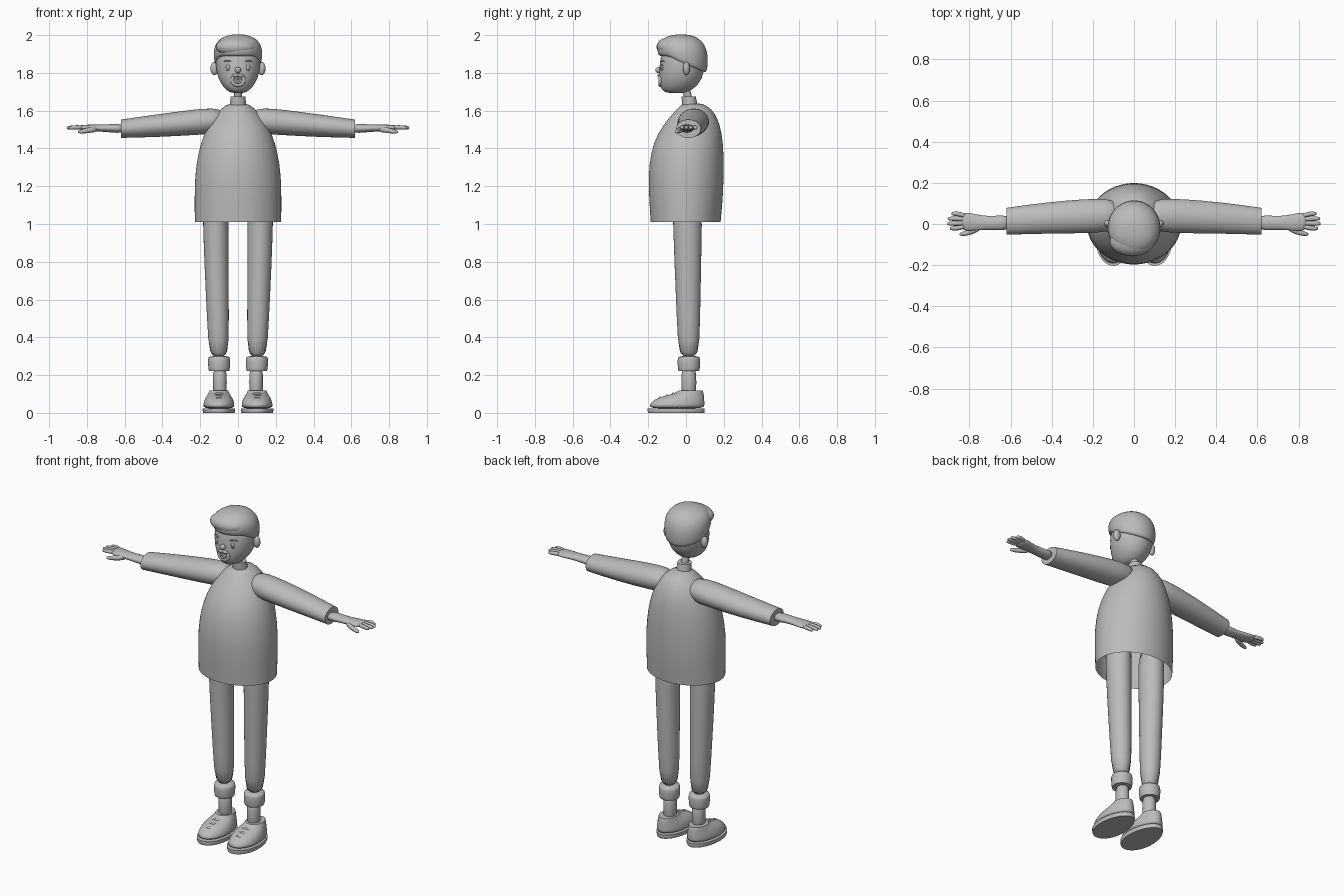
import bpy, bmesh, math
from mathutils import Vector

if "Cube" in bpy.data.objects:
    bpy.data.objects.remove(bpy.data.objects["Cube"], do_unlink=True)

grey = bpy.data.materials.new("plain grey")
grey.use_nodes = True
grey.diffuse_color = (0.5, 0.5, 0.5, 1)
grey.node_tree.nodes["Principled BSDF"].inputs["Base Color"].default_value = (0.5, 0.5, 0.5, 1)


def finish(name, bm, levels=1):
    """Turn a bmesh into a smooth, coloured object."""
    bmesh.ops.recalc_face_normals(bm, faces=bm.faces)
    for f in bm.faces:
        f.smooth = True
    me = bpy.data.meshes.new(name)
    bm.to_mesh(me)
    bm.free()
    me.materials.append(grey)
    ob = bpy.data.objects.new(name, me)
    bpy.context.collection.objects.link(ob)
    if levels:
        sub = ob.modifiers.new("smooth", "SUBSURF")
        sub.levels = sub.render_levels = levels
    return ob


def loft(name, rings, axis="z", segs=24, caps=(True, True), sharp=(), egg=0, height=None):
    """Skin oval rings (x, y, z, radius a, radius b) stacked along an axis."""
    bm = bmesh.new()
    crease = bm.edges.layers.float.new("crease_edge")
    loops = []
    for x, y, z, a, b in rings:
        loop = []
        for i in range(segs):
            t = math.tau * i / segs
            c, s = math.cos(t), math.sin(t)
            if axis == "z":
                p = Vector((x + a * c * (1 - egg * s), y + b * s, z))
            else:
                p = Vector((x, y + a * c, z + b * s))
            if height:
                p.z = height(p.z, s)
            loop.append(bm.verts.new(p))
        loops.append(loop)
    for lo, hi in zip(loops, loops[1:]):
        for i in range(segs):
            j = (i + 1) % segs
            bm.faces.new((lo[i], lo[j], hi[j], hi[i]))
    for end, wanted in zip((0, -1), caps):
        if wanted:
            bm.faces.new(loops[end])
    for k in sharp:
        for i in range(segs):
            e = bm.edges.get((loops[k][i], loops[k][(i + 1) % segs]))
            e[crease] = 1
            e.smooth = False
    return finish(name, bm)


def blob(name, place, size):
    """Ellipsoid."""
    bm = bmesh.new()
    bmesh.ops.create_uvsphere(bm, u_segments=24, v_segments=14, radius=1)
    for v in bm.verts:
        v.co = Vector(place) + Vector([c * k for c, k in zip(v.co, size)])
    return finish(name, bm, 0)


def ring(name, place, rx, rz, thick):
    """Upright oval ring facing the front."""
    bm = bmesh.new()
    n, m = 28, 8
    grid = []
    for i in range(n):
        t = math.tau * i / n
        row = []
        for j in range(m):
            u = math.tau * j / m
            k = thick * math.cos(u)
            row.append(bm.verts.new(Vector(place) + Vector((
                (rx + k) * math.cos(t), thick * math.sin(u), (rz + k) * math.sin(t)))))
        grid.append(row)
    for i in range(n):
        for j in range(m):
            a, b = grid[i], grid[(i + 1) % n]
            bm.faces.new((a[j], b[j], b[(j + 1) % m], a[(j + 1) % m]))
    return finish(name, bm, 0)


# Loose jumper, open at the hem, with collar and neck
loft("jumper", [(0, -.002, 1.01, .23, .186), (0, 0, 1.12, .231, .195), (0, 0, 1.25, .23, .201),
                (0, .006, 1.38, .212, .194), (0, .02, 1.48, .18, .172), (0, .038, 1.56, .137, .13),
                (0, .044, 1.61, .092, .092), (0, .035, 1.642, .045, .05)],
     segs=32, caps=(False, True))
loft("collar", [(0, .022, 1.62, .044, .042), (0, .014, 1.675, .04, .038)], sharp=(0, -1))
loft("neck", [(0, .018, 1.64, .022, .022), (0, .006, 1.69, .021, .021), (0, -.01, 1.75, .024, .024)])

# Head, nose and ears
loft("head", [(0, -.055, 1.692, .035, .045), (0, -.05, 1.708, .062, .08), (0, -.034, 1.745, .093, .108),
              (0, -.024, 1.80, .115, .119), (0, -.017, 1.87, .12, .121), (0, -.012, 1.93, .11, .11),
              (0, -.01, 1.97, .07, .07)], segs=32)
blob("nose", (0, -.146, 1.815), (.016, .016, .016))

# Hair: hairline high at the forehead, low at the nape
def hairline(u, s):
    front = max(0, -s)
    low = 1.85 + .04 * min(1, front * 1.6) - .05 * max(0, s)
    return low + u * (2.004 - low)


def hair_ring(u, k):
    return (0, -.018, u, .129 * k, .134 * k)


loft("hair", [hair_ring(u, k) for u, k in
              ((0, .88), (.02, .95), (.2, 1), (.5, 1), (.75, .87), (.92, .6), (1, .25))],
     segs=32, height=hairline)
blob("quiff", (-.01, -.085, 1.937), (.108, .071, .052))

for side, word in ((1, "left"), (-1, "right")):
    blob(word + "_ear", (side * .125, .002, 1.823), (.021, .018, .035))
    blob(word + "_eye", (side * .054, -.127, 1.829), (.011, .007, .018))
    blob(word + "_pupil", (side * .054, -.134, 1.827), (.005, .003, .008))
    loft(word + "_eyebrow", [(side * .036, -.135, 1.86, .004, .004), (side * .056, -.129, 1.868, .005, .005),
                             (side * .08, -.112, 1.857, .004, .004)], "x", 8)

    # Sleeve
    loft(word + "_sleeve", [(side * x, y, z, a, b) for x, y, z, a, b in (
        (.07, .045, 1.55, .06, .05), (.13, .042, 1.546, .083, .07), (.24, .038, 1.538, .084, .068),
        (.42, .03, 1.521, .077, .061), (.6, .015, 1.506, .067, .05), (.62, .013, 1.504, .066, .049))],
        "x", sharp=(-1,))

    # Hand with four fingers and a thumb
    loft(word + "_hand", [(side * x, y, z, a, b) for x, y, z, a, b in (
        (.6, .006, 1.505, .042, .028), (.68, .005, 1.507, .033, .021), (.75, .006, 1.508, .036, .018),
        (.80, .01, 1.509, .046, .017), (.845, .013, 1.511, .043, .013))], "x", 20)
    for word2, y, tip in (("little", .05, .888), ("ring", .026, .906),
                          ("middle", .002, .908), ("index", -.021, .896)):
        loft(f"{word}_{word2}_finger", [(side * .81, y * .6 + .006, 1.51, .012, .012),
                                        (side * .85, y, 1.513, .0125, .012),
                                        (side * (tip - .01), y, 1.51, .011, .011),
                                        (side * tip, y, 1.508, .006, .006)], "x", 10)
    loft(word + "_thumb", [(side * x, y, z, r, r) for x, y, z, r in (
        (.74, -.012, 1.503, .016), (.78, -.035, 1.498, .016), (.825, -.047, 1.49, .013),
        (.85, -.05, 1.487, .007))], "x", 10)

    # Trouser leg with turned-up cuff, ankle
    loft(word + "_trouser_leg", [(side * x, y, z, a, b) for x, y, z, a, b in (
        (.101, .015, .27, .053, .055), (.106, .013, .5, .058, .062),
        (.113, .01, .75, .064, .07), (.118, .008, 1.0, .068, .077), (.118, .006, 1.2, .07, .08))])
    loft(word + "_trouser_cuff", [(side * .1, .015, z, r, r + .001) for z, r in (
        (.222, .054), (.232, .058), (.29, .06), (.302, .054))], sharp=(0,))
    loft(word + "_ankle", [(side * .096, .015, z, .037, .04) for z in (.08, .16, .25)])

    # Shoe: flat sole, stacked upper, collar rim and laces
    loft(word + "_sole", [(side * .101, -.052, z, r, r + .066) for z, r in (
        (0, .084), (.006, .087), (.024, .087))], sharp=(0, -1), egg=.07)
    loft(word + "_shoe_upper", [(side * .101, y, z, a, b) for y, z, a, b in (
        (-.05, .02, .084, .15), (-.048, .045, .083, .147), (-.036, .07, .077, .134),
        (-.012, .09, .065, .108), (.018, .103, .056, .076), (.025, .118, .05, .064))],
        egg=.07, sharp=(-1,))
    for n, (y, z, w) in enumerate(((-.14, .082, .04), (-.105, .094, .045), (-.07, .105, .045))):
        loft(f"{word}_lace_{n + 1}", [(side * .101 + k * w, y + .012 * abs(k), z - .02 * k * k, .007, .007)
                                      for k in (-1.1, -.6, 0, .6, 1.1)], "x", 8)

# Round beard around the mouth
ring("beard", (0, -.136, 1.762), .031, .027, .01)
ring("lips", (0, -.141, 1.757), .015, .011, .005)
blob("mouth", (0, -.138, 1.757), (.014, .004, .01))
for side, word in ((1, "left"), (-1, "right")):
    blob(word + "_moustache", (side * .014, -.143, 1.786), (.018, .009, .008))
